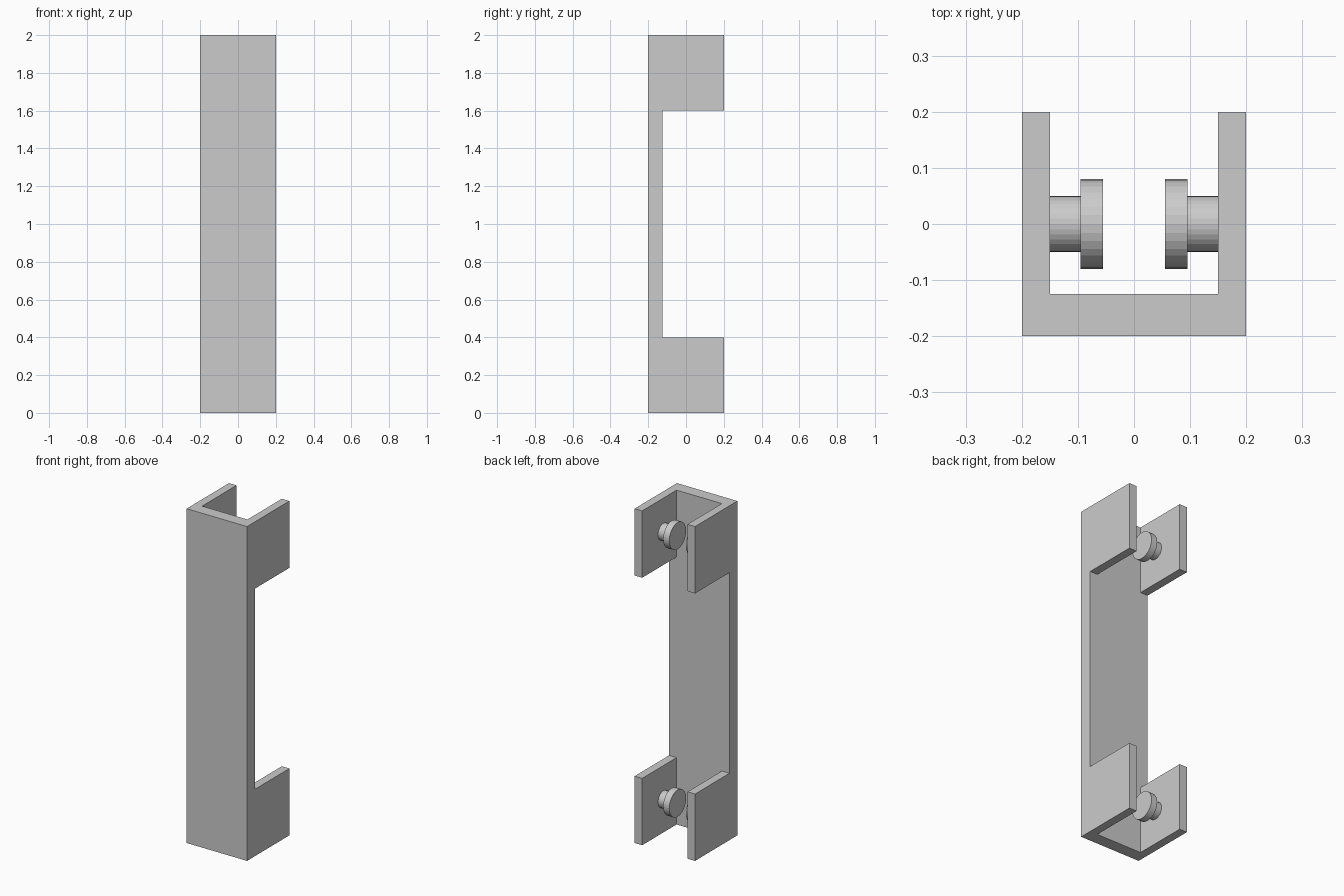
import bpy, bmesh, math
from mathutils import Matrix, Vector

if "Cube" in bpy.data.objects:
    bpy.data.objects.remove(bpy.data.objects["Cube"])

grey = bpy.data.materials.new("light grey")
grey.diffuse_color = (0.6, 0.6, 0.6, 1)
grey.use_nodes = True
grey.node_tree.nodes["Principled BSDF"].inputs["Base Color"].default_value = grey.diffuse_color


def finish(bm, name):
    bmesh.ops.recalc_face_normals(bm, faces=bm.faces[:])
    mesh = bpy.data.meshes.new(name)
    bm.to_mesh(mesh)
    bm.free()
    mesh.materials.append(grey)
    obj = bpy.data.objects.new(name, mesh)
    bpy.context.collection.objects.link(obj)
    return obj


# Channel: a long plate whose four back corners are extruded into side flanges
bm = bmesh.new()
bmesh.ops.create_cube(bm, size=1)
bmesh.ops.scale(bm, vec=(0.4, 0.075, 2), verts=bm.verts[:])
bmesh.ops.translate(bm, vec=(0, -0.1625, 1), verts=bm.verts[:])
for co, no in (((0.15, 0, 0), (1, 0, 0)), ((-0.15, 0, 0), (1, 0, 0)),
               ((0, 0, 0.4), (0, 0, 1)), ((0, 0, 1.6), (0, 0, 1))):
    bmesh.ops.bisect_plane(bm, geom=bm.verts[:] + bm.edges[:] + bm.faces[:],
                           plane_co=co, plane_no=no)
bm.normal_update()
corners = []
for f in bm.faces:
    c = f.calc_center_median()
    if abs(f.normal.y) > 0.9 and c.y > -0.13 and abs(c.x) > 0.15 and abs(c.z - 1) > 0.6:
        corners.append(f)
flanges = bmesh.ops.extrude_discrete_faces(bm, faces=corners)["faces"]
bmesh.ops.translate(bm, vec=(0, 0.325, 0),
                    verts=list({v for f in flanges for v in f.verts}))
bmesh.ops.dissolve_limit(bm, angle_limit=math.radians(1),
                         verts=bm.verts[:], edges=bm.edges[:])
finish(bm, "channel_bracket")


# Pegs: a shaft and a wider round head on each flange, facing inward
def peg(name, side, z):
    bm = bmesh.new()
    for radius, x0, x1 in ((0.05, 0.095, 0.15), (0.08, 0.055, 0.095)):
        place = (Matrix.Translation(Vector((side * (x0 + x1) / 2, 0, z)))
                 @ Matrix.Rotation(math.pi / 2, 4, 'Y'))
        bmesh.ops.create_cone(bm, cap_ends=True, segments=32, radius1=radius,
                              radius2=radius, depth=x1 - x0, matrix=place)
    finish(bm, name)


for level, z in (("lower", 0.2), ("upper", 1.8)):
    for label, side in (("left", -1), ("right", 1)):
        peg(f"{level}_{label}_peg", side, z)
